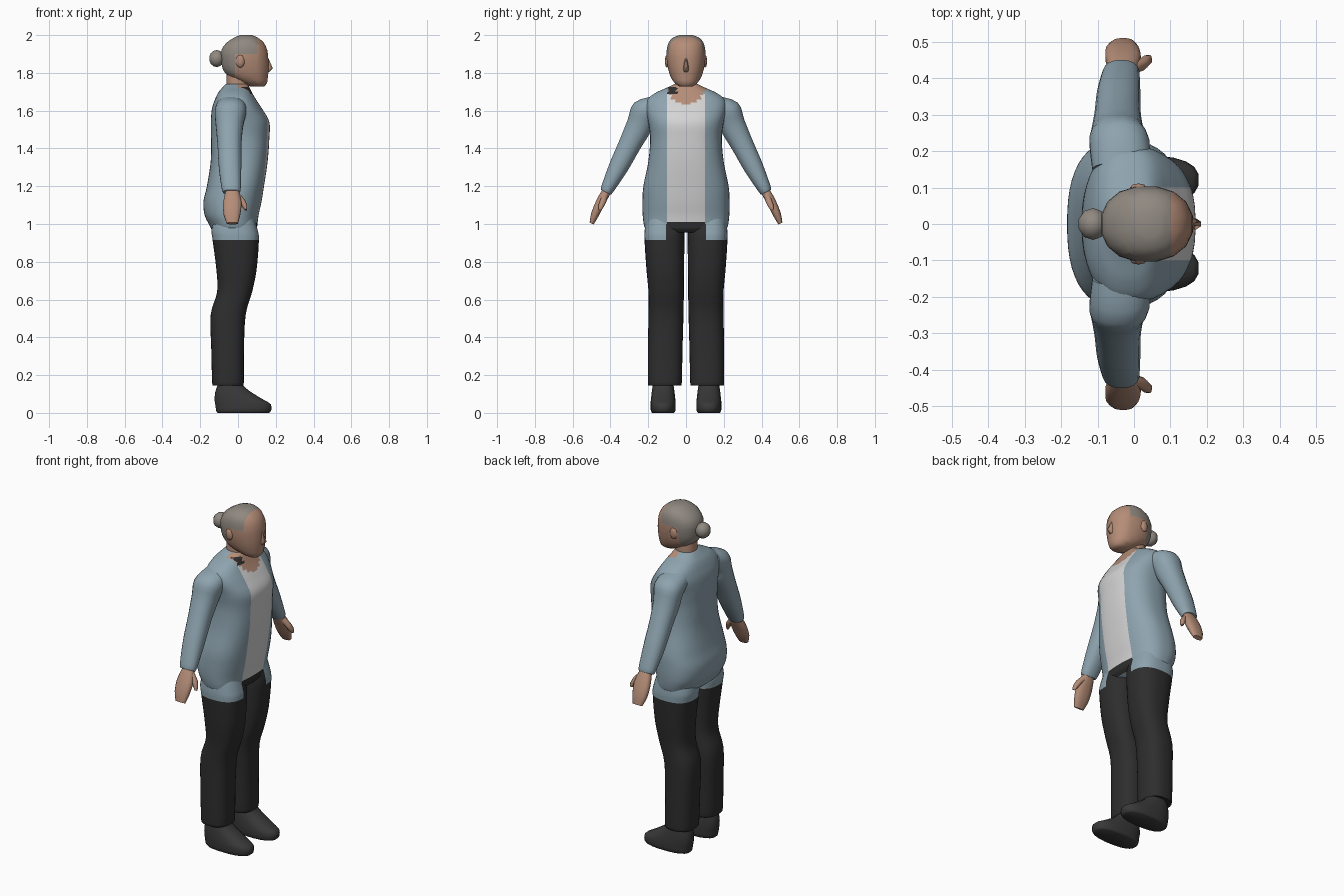
import bpy, bmesh, math
from mathutils import Vector


def material(name, rgb):
    m = bpy.data.materials.new(name)
    m.diffuse_color = (*rgb, 1)
    return m


BLUE = material("jacket blue", (0.27, 0.37, 0.43))
WHITE = material("shirt white", (0.66, 0.66, 0.66))
BLACK = material("trouser black", (0.027, 0.027, 0.028))
SHOE = material("shoe grey", (0.040, 0.040, 0.041))
SKIN = material("skin", (0.46, 0.265, 0.185))
HAIR = material("hair grey", (0.28, 0.25, 0.22))


def finish(name, bm, mats, rule=None, cuts=(), angle=50):
    """Cut colour borders, colour faces by rule, and make the object."""
    for co, no in cuts:
        bmesh.ops.bisect_plane(bm, geom=bm.verts[:] + bm.edges[:] + bm.faces[:],
                               plane_co=co, plane_no=no)
    bmesh.ops.recalc_face_normals(bm, faces=bm.faces)
    if rule:
        for f in bm.faces:
            f.material_index = rule(f.calc_center_median())
    me = bpy.data.meshes.new(name)
    bm.to_mesh(me)
    bm.free()
    for m in mats:
        me.materials.append(m)
    ob = bpy.data.objects.new(name, me)
    bpy.context.collection.objects.link(ob)
    bpy.ops.object.select_all(action='DESELECT')
    ob.select_set(True)
    bpy.context.view_layer.objects.active = ob
    bpy.ops.object.shade_smooth_by_angle(angle=math.radians(angle))
    return ob


def smooth(secs, steps):
    """Catmull-Rom interpolation of section parameters."""
    out = []
    for i in range(len(secs) - 1):
        p0, p1, p2, p3 = (secs[max(0, min(len(secs) - 1, i + k))] for k in (-1, 0, 1, 2))
        for s in range(steps):
            t = s / steps
            out.append([0.5 * (2 * b + (c - a) * t + (2 * a - 5 * b + 4 * c - d) * t * t
                               + (3 * b - a - 3 * c + d) * t ** 3)
                        for a, b, c, d in zip(p0, p1, p2, p3)])
    return out + [list(secs[-1])]


def loft(secs, n=16, steps=2, power=2.2, side=1):
    """Skin rings (x, y, z, radius x, radius across, tilt in degrees)."""
    bm = bmesh.new()
    rings = []
    for x, y, z, rx, rn, tilt in smooth(secs, steps):
        t = math.radians(tilt)
        ring = []
        for i in range(n):
            a = 2 * math.pi * (i + 0.5) / n
            c, s = math.cos(a), math.sin(a)
            u = math.copysign(abs(c) ** (2 / power), c) * rx
            v = math.copysign(abs(s) ** (2 / power), s) * rn
            ring.append(bm.verts.new((x + u, side * (y + v * math.cos(t)), z + v * math.sin(t))))
        rings.append(ring)
    for a, b in zip(rings, rings[1:]):
        for i in range(n):
            j = (i + 1) % n
            bm.faces.new((a[i], a[j], b[j], b[i]))
    bm.faces.new(rings[0])
    bm.faces.new(rings[-1])
    return bm


def upright(rows, y=0):
    """Rows of (z, back x, front x, half width) to level sections."""
    return [((a + b) / 2, y, z, (b - a) / 2, w, 0) for z, a, b, w in rows]


def ball(name, loc, size, mat, seg=10):
    bm = bmesh.new()
    bmesh.ops.create_uvsphere(bm, u_segments=seg, v_segments=seg - 3, radius=1)
    for v in bm.verts:
        v.co = Vector(loc) + Vector(v.co[k] * size[k] for k in range(3))
    return finish(name, bm, [mat])


# Torso: jacket, open over a shirt, with a bare neckline
def torso_rule(c):
    x, y, z = c
    if x > 0:
        if -0.095 < y < -0.05 and 1.69 < z < 1.725:
            return 2
        if (y / 0.105) ** 2 + ((z - 1.74) / 0.105) ** 2 < 1:
            return 3
        if abs(y) < 0.1:
            return 2 if z < 1.01 else (1 if z < 1.69 else 0)
    return 0


torso = upright([
    (0.955, -0.12, 0.085, 0.19), (0.975, -0.142, 0.10, 0.215), (1.0, -0.155, 0.103, 0.224),
    (1.05, -0.178, 0.11, 0.23), (1.12, -0.183, 0.125, 0.231), (1.2, -0.165, 0.138, 0.226),
    (1.33, -0.145, 0.157, 0.20), (1.45, -0.143, 0.166, 0.19), (1.54, -0.144, 0.166, 0.20),
    (1.61, -0.138, 0.128, 0.215), (1.66, -0.122, 0.095, 0.205), (1.695, -0.105, 0.075, 0.16),
    (1.72, -0.085, 0.062, 0.105), (1.74, -0.066, 0.052, 0.064)])
finish("torso", loft(torso, 48, 5, 2.5), [BLUE, WHITE, BLACK, SKIN], torso_rule,
       [((0, 0.1, 0), (0, 1, 0)), ((0, -0.1, 0), (0, 1, 0)), ((0, 0, 1.01), (0, 0, 1))])


# Trouser legs: jacket hem over the top, left open at the front
def leg_rule(c):
    return 0 if c.z < 0.915 or (c.x > 0 and abs(c.y) < 0.105 and c.z < 1.01) else 1


leg = [(-0.02, 0.112, 1.05, 0.10, 0.095, 0), (-0.018, 0.114, 0.97, 0.122, 0.105, 0),
       (-0.012, 0.114, 0.915, 0.123, 0.106, 0), (-0.008, 0.110, 0.76, 0.107, 0.100, 0),
       (-0.018, 0.105, 0.64, 0.093, 0.094, 0), (-0.052, 0.106, 0.52, 0.093, 0.093, 0),
       (-0.055, 0.110, 0.34, 0.087, 0.092, 0), (-0.053, 0.112, 0.16, 0.084, 0.090, 0),
       (-0.053, 0.112, 0.15, 0.078, 0.084, 0)]
foot = upright([(0.0, -0.11, 0.165, 0.058), (0.012, -0.117, 0.177, 0.066),
                (0.045, -0.122, 0.176, 0.067), (0.065, -0.125, 0.145, 0.066),
                (0.11, -0.122, 0.07, 0.061), (0.15, -0.108, 0.025, 0.055),
                (0.2, -0.10, 0.01, 0.05)], 0.121)

# Sleeves, hands and thumbs
sleeve = [(-0.035, 0.15, 1.625, 0.08, 0.055, 70), (-0.04, 0.222, 1.59, 0.083, 0.075, 45),
          (-0.045, 0.248, 1.52, 0.073, 0.070, 30), (-0.045, 0.298, 1.42, 0.064, 0.060, 26),
          (-0.042, 0.358, 1.30, 0.060, 0.052, 26), (-0.036, 0.414, 1.19, 0.051, 0.036, 26),
          (-0.035, 0.424, 1.168, 0.044, 0.030, 26)]
hand = [(-0.03, 0.40, 1.21, 0.03, 0.02, 26), (-0.03, 0.425, 1.165, 0.038, 0.025, 26),
        (-0.03, 0.455, 1.11, 0.05, 0.025, 26), (-0.032, 0.482, 1.05, 0.045, 0.022, 26),
        (-0.03, 0.50, 1.003, 0.03, 0.012, 26)]
thumb = [(-0.01, 0.425, 1.16, 0.018, 0.016, 26), (0.02, 0.437, 1.125, 0.018, 0.018, 26),
         (0.035, 0.45, 1.095, 0.015, 0.016, 26), (0.042, 0.457, 1.075, 0.007, 0.009, 26)]

for word, s in (("left", 1), ("right", -1)):
    finish(word + "_leg", loft(leg, 32, 4, 2.5, s), [BLACK, BLUE], leg_rule,
           [((0, 0, 0.915), (0, 0, 1)), ((0, 0, 1.01), (0, 0, 1)), ((0, s * 0.105, 0), (0, 1, 0))])
    finish(word + "_shoe", loft(foot, 20, 2, 2.5, s), [SHOE])
    finish(word + "_sleeve", loft(sleeve, 20, 3, 2.2, s), [BLUE])
    finish(word + "_hand", loft(hand, 12, 2, 2.4, s), [SKIN])
    finish(word + "_thumb", loft(thumb, 8, 1, 2, s), [SKIN])
    ball(word + "_ear", (0.012, s * 0.1, 1.862), (0.024, 0.012, 0.035), SKIN, 8)

# Neck and head, with hair on the crown and back
finish("neck", loft(upright([(1.64, -0.06, 0.05, 0.06), (1.72, -0.062, 0.056, 0.058),
                             (1.82, -0.06, 0.07, 0.058)]), 16, 2), [SKIN])


def hair_rule(c):
    return 1 if (c.x < 0.1 and c.z > 1.9) or (c.x < -0.015 and c.z > 1.79) else 0


head = upright([(1.727, 0.065, 0.14, 0.035), (1.747, 0.015, 0.155, 0.062),
                (1.78, -0.05, 0.16, 0.083), (1.82, -0.083, 0.164, 0.096),
                (1.87, -0.091, 0.163, 0.104), (1.92, -0.09, 0.157, 0.104),
                (1.96, -0.062, 0.138, 0.094), (1.987, -0.02, 0.105, 0.07),
                (2.0, 0.01, 0.075, 0.035)])
finish("head", loft(head, 16, 2, 2.2), [SKIN, HAIR], hair_rule,
       [((0.1, 0, 0), (1, 0, 0)), ((-0.015, 0, 0), (1, 0, 0)),
        ((0, 0, 1.9), (0, 0, 1)), ((0, 0, 1.79), (0, 0, 1))])
finish("nose", loft(upright([(1.875, 0.145, 0.163, 0.007), (1.825, 0.14, 0.186, 0.016),
                             (1.805, 0.14, 0.168, 0.012)]), 8, 1, 2), [SKIN])

# Hair bun
ball("bun", (-0.113, 0, 1.876), (0.042, 0.045, 0.045), HAIR)
ball("bun_base", (-0.08, 0, 1.876), (0.035, 0.034, 0.034), HAIR, 8)
